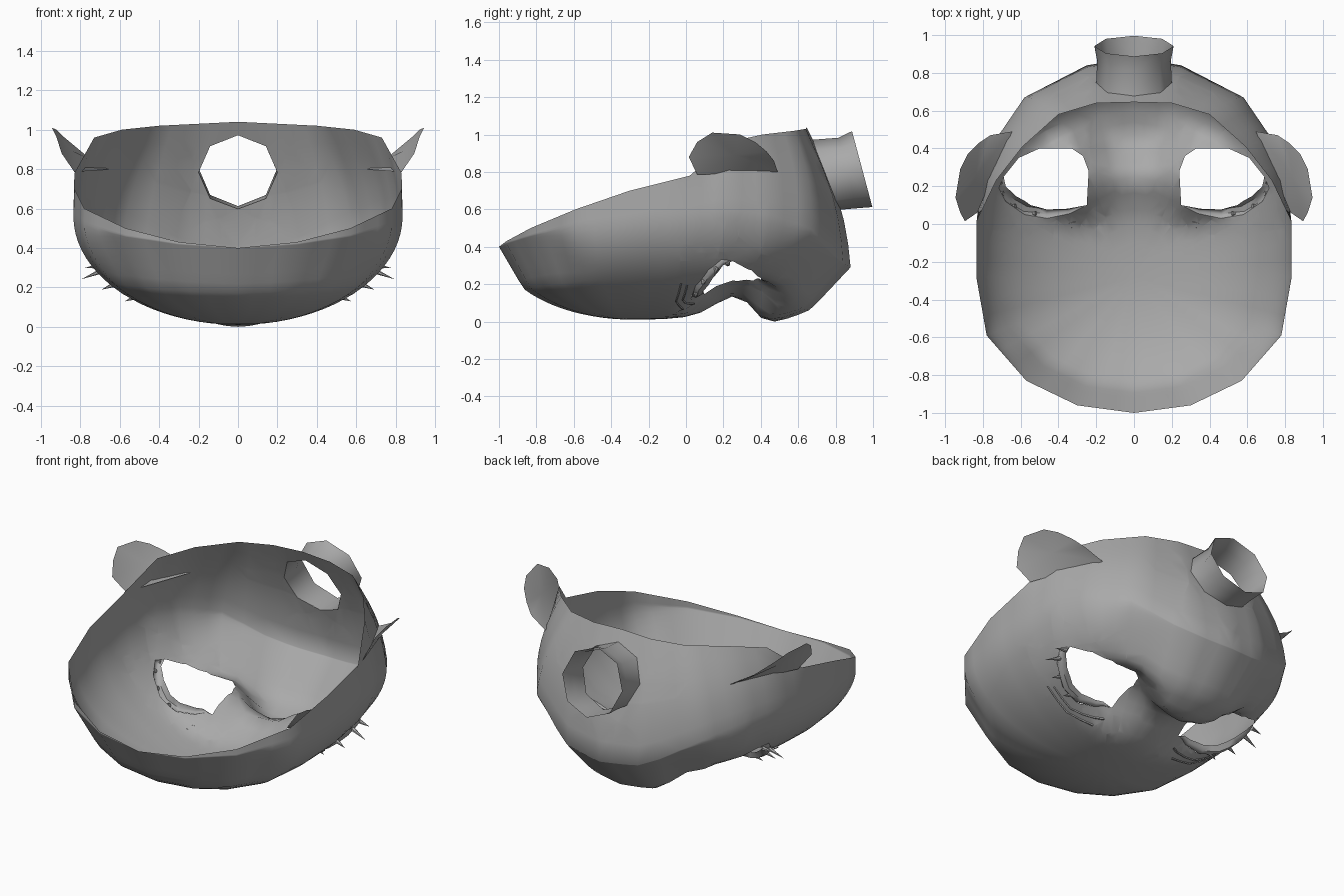
import bpy, bmesh, math
from mathutils import Vector
from mathutils.bvhtree import BVHTree

if "Cube" in bpy.data.objects:
    bpy.data.objects.remove(bpy.data.objects["Cube"])

grey = bpy.data.materials.new("plain grey")
grey.use_nodes = True
COLOUR = (0.4, 0.4, 0.4, 1)
grey.diffuse_color = COLOUR
grey.node_tree.nodes["Principled BSDF"].inputs["Base Color"].default_value = COLOUR


def finish(name, bm, angle=60, mirror=True):
    """Turn a bmesh into a smooth object mirrored across x."""
    mesh = bpy.data.meshes.new(name)
    bm.to_mesh(mesh)
    bm.free()
    obj = bpy.data.objects.new(name, mesh)
    bpy.context.collection.objects.link(obj)
    mesh.materials.append(grey)
    bpy.ops.object.select_all(action="DESELECT")
    obj.select_set(True)
    bpy.context.view_layer.objects.active = obj
    bpy.ops.object.shade_smooth_by_angle(angle=math.radians(angle))
    if mirror:
        mod = obj.modifiers.new("mirror", "MIRROR")
        mod.merge_threshold = 0.002


def grid(bm, rows, closed=False):
    """Skin rows of points with quads."""
    vs = [[bm.verts.new(p) for p in row] for row in rows]
    for a, b in zip(vs, vs[1:]):
        n = len(a)
        for i in range(n if closed else n - 1):
            j = (i + 1) % n
            bm.faces.new((a[i], a[j], b[j], b[i]))
    return bm


def smooth(a, b, v):
    t = max(0, min(1, (v - a) / (b - a)))
    return t * t * (3 - 2 * t)


# Half outlines from forehead to chin: open rim, and widest belt of the bowl
RIM = [(0, -1, .4), (.3, -.96, .43), (.57, -.83, .5), (.78, -.59, .6), (.83, -.3, .7),
       (.83, .02, .78), (.73, .23, .96), (.59, .41, 1.0), (.4, .58, 1.02), (.2, .64, 1.03), (0, .645, 1.04)]
BELT = [(0, -1, .4), (.3, -.96, .42), (.57, -.83, .46), (.78, -.59, .52), (.835, -.28, .56),
        (.835, 0, .58), (.81, .22, .6), (.73, .45, .57), (.58, .67, .5), (.25, .84, .42), (0, .88, .4)]
CENTRE = Vector((0, -.28, .01))


def resample(points, sub=3):
    pts = [Vector(p) for p in points]
    out = [a.lerp(b, k / sub) for a, b in zip(pts, pts[1:]) for k in range(sub)]
    return out + [pts[-1]]


def relief(x, y):
    """Raised nose bridge and eye sockets, protruding muzzle."""
    bridge = .08 * math.exp(-((y - .25) / .14) ** 2) * math.exp(-(x / .27) ** 4)
    socket = .14 * math.exp(-((abs(x) - .33) / .15) ** 2 - ((y - .24) / .2) ** 4)
    width = .2 + .3 * smooth(.35, .8, y)
    muzzle = smooth(.27, .45, y) * math.exp(-(x / width) ** 4)
    return bridge + socket - .11 * muzzle


def depth(r, y):
    """Bowl profile: round at the sides, bevelled flat at forehead and chin."""
    curve = 1 - math.sqrt(max(0, 1 - r * r))
    bevel = .43 + .57 * (r - .82) / .18 if r > .82 else curve
    return curve + (bevel - curve) * smooth(.5, .8, abs(y))


# Mask shell: bowl rings outward from the centre, then the wall up to the rim
rim, belt = resample(RIM), resample(BELT)
rows = []
for k in range(1, 21):
    r = math.sin(k / 20 * math.pi / 2)
    row = []
    for b in belt:
        p = CENTRE.lerp(b, r)
        p.z = CENTRE.z + (b.z - CENTRE.z) * depth(r, b.y) + relief(p.x, p.y)
        row.append(p)
    rows.append(row)
for k in range(1, 7):
    t = k / 6
    row = []
    for b, e in zip(belt, rim):
        p = b.lerp(e, t)
        p.z += relief(b.x, b.y) * (1 - t)
        grow = 1 + .07 * math.sin(math.pi * t) * max(0, b.y)
        row.append(Vector((p.x * grow, p.y * grow, p.z)))
    rows.append(row)
shell = grid(bmesh.new(), rows)
hub = shell.verts.new(CENTRE)
shell.verts.ensure_lookup_table()
inner = shell.verts[:len(belt)]
for a, b in zip(inner, inner[1:]):
    shell.faces.new((hub, b, a))
bmesh.ops.remove_doubles(shell, verts=shell.verts[:], dist=1e-5)
bmesh.ops.recalc_face_normals(shell, faces=shell.faces[:])
surface = BVHTree.FromBMesh(shell)


def cut_hole(bm, points, axis, near):
    """Cut a convex polygonal hole straight along an axis."""
    mid = sum(points, Vector()) / len(points)
    planes = []
    for a, b in zip(points, points[1:] + points[:1]):
        n = (b - a).cross(axis).normalized()
        planes.append((a, n if (a - mid).dot(n) > 0 else -n))
    for co, n in planes:
        faces = [f for f in bm.faces if near(f.calc_center_median())]
        geom = list({g for f in faces for g in (f, *f.edges, *f.verts)})
        bmesh.ops.bisect_plane(bm, geom=geom, dist=1e-5, plane_co=co, plane_no=n)
    gone = [f for f in bm.faces if near(f.calc_center_median())
            and all((f.calc_center_median() - co).dot(n) < 0 for co, n in planes)]
    bmesh.ops.delete(bm, geom=gone, context="FACES")


# Eye opening
BROW = [(.25, .1), (.34, .055), (.46, .03), (.58, .05), (.68, .12), (.715, .19), (.69, .25)]
LOWER = [(.61, .35), (.5, .4), (.33, .4), (.27, .36), (.24, .28)]
EYE = Vector((.46, .25, 0))
cut_hole(shell, [Vector((x, y, 0)) for x, y in BROW + LOWER], Vector((0, 0, 1)),
         lambda c: c.z < .56 and .12 < c.x < .8 and -.08 < c.y < .52)

# Breathing tube opening in the chin wall
AXIS = Vector((0, .966, .259))
UP = Vector((0, -.259, .966))
END = Vector((0, .942, .815))


def octagon(radius, shift=0, lift=0):
    middle = END - AXIS * shift + UP * lift
    return [middle + (Vector((math.sin(a), 0, 0)) + UP * math.cos(a)) * radius
            for a in (i * math.pi / 4 for i in range(8))]


BASE = octagon(.2, 0, .02)
cut_hole(shell, BASE, AXIS, lambda c: c.y > .5 and c.z > .42 and c.x < .4)
finish("mask_shell", shell)

# Breathing tube, its base resting on the shell
base = []
for p in BASE:
    q = Vector((abs(p.x) + .001, p.y, p.z))
    hit = surface.ray_cast(q + AXIS * .2, -AXIS)[0] or q - AXIS * .2
    base.append(Vector((p.x, hit.y, hit.z)))
tube = grid(bmesh.new(), [base, octagon(.195, .08), octagon(.21)], closed=True)
bmesh.ops.recalc_face_normals(tube, faces=tube.faces[:])
finish("breathing_tube", tube, mirror=False)

# Ear: thin cupped disc leaning outward, its back edge tucked into the shell
EAR = [(.83, .06, .785), (.895, .015, .88), (.92, .06, .96), (.945, .14, 1.01), (.92, .29, 1.0),
       (.88, .37, .96), (.82, .43, .91), (.76, .47, .86), (.645, .49, .8)]
ear = bmesh.new()
cup = ear.verts.new((.835, .26, .89))
edge = [ear.verts.new(p) for p in EAR]
for a, b in zip(edge, edge[1:] + edge[:1]):
    ear.faces.new((cup, a, b))
finish("ear", ear)


def on_surface(x, y, lift=0.0):
    """Point on the outside of the shell below (x, y)."""
    hit, normal = surface.ray_cast(Vector((x, y, -1)), Vector((0, 0, 1)))[:2]
    if normal.z > 0:
        normal = -normal
    return hit + normal * lift


def toward_eye(p, scale):
    q = EYE + (Vector((*p, 0)) - EYE) * scale
    return q.x, q.y


# Upper eyelid: crescent lip along the brow side of the opening
path = [p.xy for p in resample([(*p, 0) for p in BROW], 2)]
lid_rows = [[], [], [], []]
for i, p in enumerate(path):
    w = math.sin(math.pi * i / (len(path) - 1))
    lid_rows[0].append(on_surface(*p))
    lid_rows[1].append(on_surface(*toward_eye(p, 1 - .06 * w), .025 * w))
    lid_rows[2].append(on_surface(*toward_eye(p, 1 - .18 * w), .025 * w))
    lid_rows[3].append(on_surface(*toward_eye(p, 1 - .26 * w), -.01 * w))
finish("eyelid", grid(bmesh.new(), lid_rows))

# Eyelashes: small spikes along the lid
lashes = bmesh.new()
for i, length in ((5, .06), (7, .07), (9, .11), (11, .08)):
    root = on_surface(*toward_eye(path[i], .95), .01)
    way = Vector((.85, -.1, -.35 if i < 10 else -.1)).normalized()
    spin = way.to_track_quat("Z", "Y").to_matrix().to_4x4()
    spin.translation = root + way * length / 2
    bmesh.ops.create_cone(lashes, cap_ends=True, segments=6, radius1=.014, radius2=0,
                          depth=length, matrix=spin)
finish("eyelashes", lashes, 40)

# Brow creases: fine raised lines beside the lid
creases = bmesh.new()
for scale, first, last in ((1.22, 1, 7), (1.38, 2, 7)):
    span = path[first:last]
    grid(creases, [[on_surface(*toward_eye(p, scale + d), h) for p in span]
                   for d, h in ((-.02, .004), (0, .01), (.02, .004))])
finish("brow_creases", creases)
